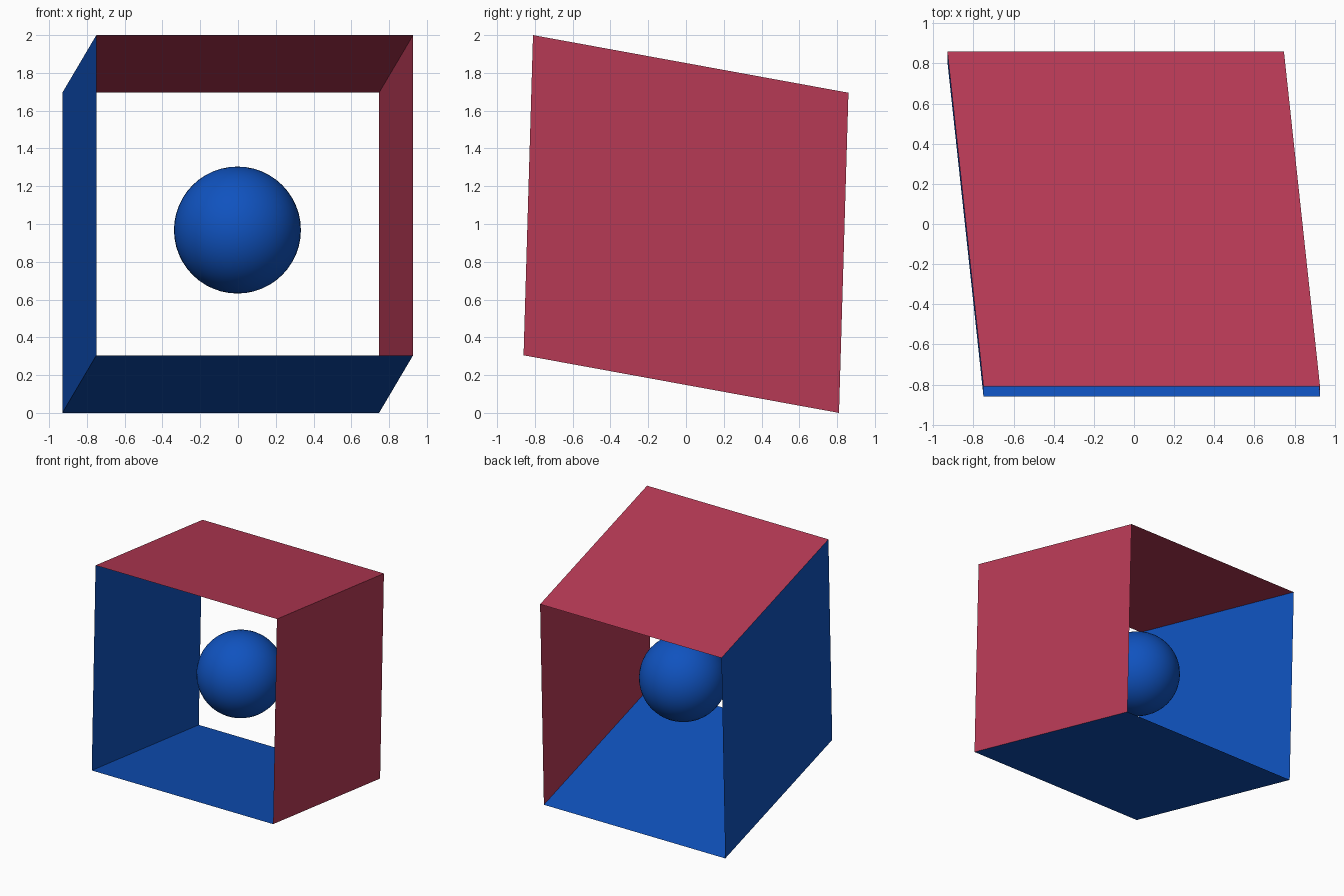
import bpy
from mathutils import Vector

cube = bpy.data.objects.get("Cube")
if cube:
    bpy.data.objects.remove(cube, do_unlink=True)


def make_material(name, color):
    mat = bpy.data.materials.new(name)
    mat.use_nodes = True
    mat.diffuse_color = color
    mat.node_tree.nodes["Principled BSDF"].inputs["Base Color"].default_value = color
    return mat


crimson = make_material("crimson", (0.49, 0.043, 0.095, 1))
blue = make_material("blue", (0.005, 0.085, 0.52, 1))

# Slanted box frame: one corner and three edge directions
origin = Vector((-0.75, -0.86, 0.305))
across = Vector((1.677, 0, 0))
depth = Vector((-0.18, 1.67, -0.305))
rise = Vector((0, 0.05, 1.695))


def panel(name, corner, u, v, mat):
    """Thin parallelogram sheet spanned by two edges."""
    mesh = bpy.data.meshes.new(name)
    mesh.from_pydata([corner, corner + u, corner + u + v, corner + v], [], [(0, 1, 2, 3)])
    mesh.materials.append(mat)
    obj = bpy.data.objects.new(name, mesh)
    bpy.context.collection.objects.link(obj)
    return obj


# Four walls, open at the front and back
panel("floor_panel", origin, across, depth, blue)
panel("right_wall", origin, rise, depth, blue)
panel("top_panel", origin + rise, across, depth, crimson)
panel("left_wall", origin + across, depth, rise, crimson)

# Floating ball in the middle
bpy.ops.mesh.primitive_uv_sphere_add(segments=48, ring_count=24, radius=0.336,
                                     location=(-0.003, 0.04, 0.968))
ball = bpy.context.object
ball.name = "ball"
ball.data.materials.append(blue)
bpy.ops.object.shade_smooth()
